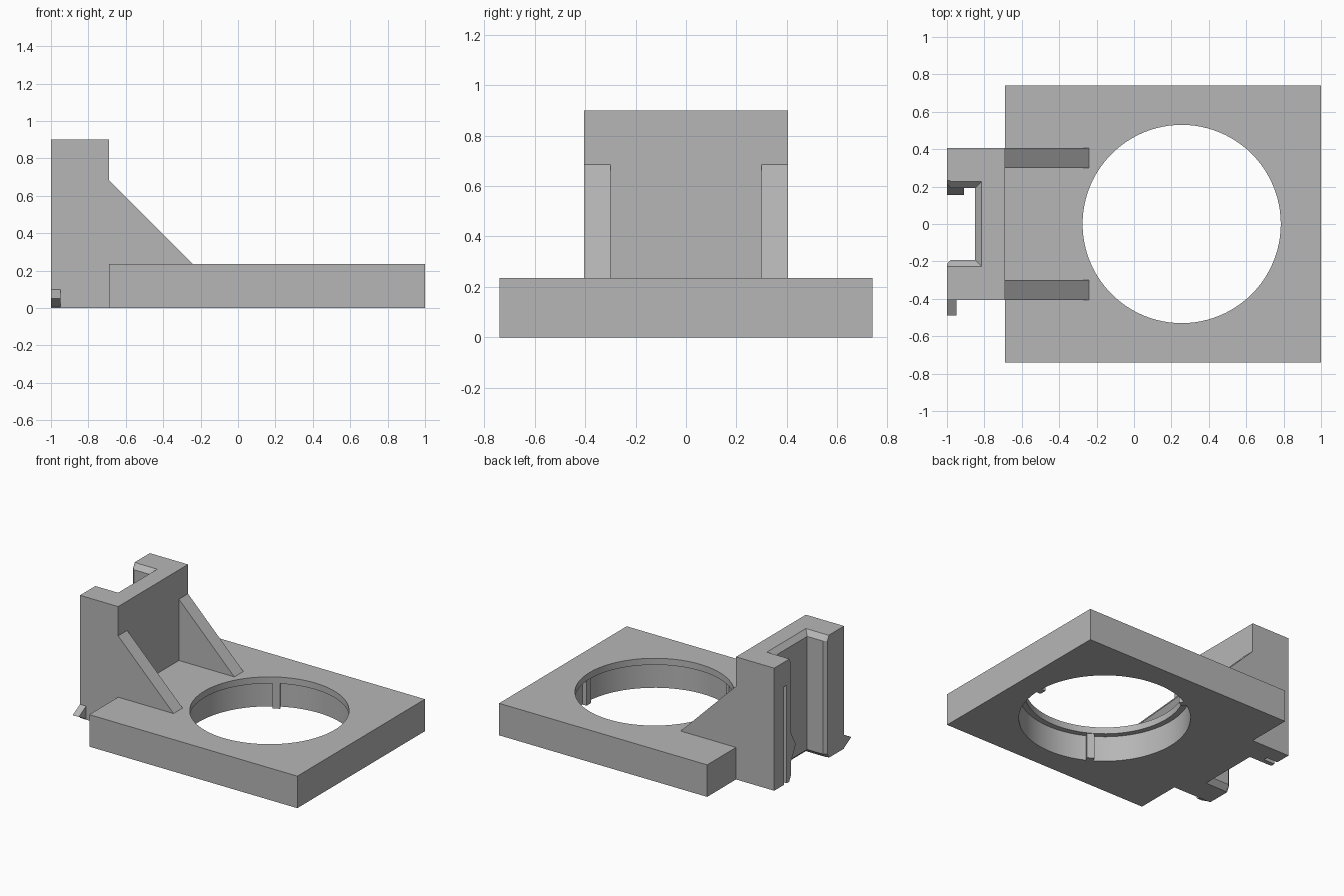
import bpy, bmesh, math
from mathutils import Matrix

if "Cube" in bpy.data.objects:
    bpy.data.objects.remove(bpy.data.objects["Cube"], do_unlink=True)

grey = bpy.data.materials.new("plain grey")
grey.use_nodes = True
colour = (0.47, 0.47, 0.47, 1)
grey.diffuse_color = colour
grey.node_tree.nodes["Principled BSDF"].inputs["Base Color"].default_value = colour


def finish(name, bm):
    bmesh.ops.recalc_face_normals(bm, faces=bm.faces)
    mesh = bpy.data.meshes.new(name)
    bm.to_mesh(mesh)
    bm.free()
    mesh.materials.append(grey)
    obj = bpy.data.objects.new(name, mesh)
    bpy.context.collection.objects.link(obj)
    return obj


def loft(name, rings):
    """Closed solid through rings with equal point counts."""
    bm = bmesh.new()
    loops = [[bm.verts.new(p) for p in ring] for ring in rings]
    n = len(loops[0])
    for a, b in zip(loops, loops[1:]):
        for i in range(n):
            j = (i + 1) % n
            bm.faces.new((a[i], a[j], b[j], b[i]))
    bm.faces.new(loops[0])
    bm.faces.new(loops[-1])
    return finish(name, bm)


def box(name, x0, x1, y0, y1, z0, z1):
    return loft(name, [[(x0, y0, z), (x1, y0, z), (x1, y1, z), (x0, y1, z)]
                       for z in (z0, z1)])


def cylinder(name, cx, radius, z0, z1, sides=96):
    turns = [2 * math.pi * i / sides for i in range(sides)]
    return loft(name, [[(cx + radius * math.cos(t), radius * math.sin(t), z)
                        for t in turns] for z in (z0, z1)])


def cut(target, cutter):
    cutter.hide_render = True
    mod = target.modifiers.new("cut", 'BOOLEAN')
    mod.operation = 'DIFFERENCE'
    mod.solver = 'EXACT'
    mod.object = cutter
    bpy.context.view_layer.objects.active = target
    bpy.ops.object.modifier_apply(modifier=mod.name)
    bpy.data.objects.remove(cutter, do_unlink=True)


# Base plate with a stepped round opening, narrow lip on top
HOLE_X, LIP_R, BORE_R = 0.255, 0.53, 0.57
PLATE_Z, LIP_Z = 0.235, 0.187
plate = box("base_plate", -0.69, 1, -0.74, 0.74, 0, PLATE_Z)
cut(plate, cylinder("bore_cutter", HOLE_X, BORE_R, -0.1, LIP_Z))
cut(plate, cylinder("lip_cutter", HOLE_X, LIP_R, 0.1, 0.4))
bpy.ops.object.select_all(action='DESELECT')
plate.select_set(True)
bpy.context.view_layer.objects.active = plate
bpy.ops.object.shade_smooth_by_angle(angle=math.radians(30))

# Three small ribs under the lip
for i in range(3):
    rib = box("bore_rib_%d" % (i + 1), 0.535, 0.58, -0.025, 0.025, 0, LIP_Z + 0.01)
    rib.data.transform(Matrix.Translation((HOLE_X, 0, 0))
                       @ Matrix.Rotation(i * math.tau / 3, 4, 'Z'))

# Upright with an open channel, chamfered at every mouth
TOP, CH = 0.9, 0.035
upright = box("upright", -1, -0.69, -0.405, 0.405, 0, TOP)


def channel_ring(z, grow):
    w, depth = 0.192 + grow, -0.85 + grow
    mouth = max(0.212, w)
    half = [(-1.1, mouth), (-1, mouth), (-0.98, w), (depth, w)]
    return [(x, y, z) for x, y in half] + [(x, -y, z) for x, y in reversed(half)]


cut(upright, loft("channel_cutter", [
    channel_ring(-0.01, CH + 0.01), channel_ring(CH, 0),
    channel_ring(TOP - CH, 0), channel_ring(TOP + 0.01, CH + 0.01)]))
# Thin slit behind the inner catch
cut(upright, box("slit_cutter", -1.1, -0.91, 0.26, 0.29, -0.1, 0.72))

# Gussets bracing the upright on both sides
for side, sign in (("left", 1), ("right", -1)):
    loft("gusset_" + side, [[(-0.69, sign * y, PLATE_Z), (-0.24, sign * y, PLATE_Z),
                             (-0.69, sign * y, 0.685)] for y in (0.3, 0.405)])


# Wedge-shaped catches
def catch(name, x1, y_root, y_tip, z0, z1):
    mid = (z0 + z1) / 2
    loft(name, [[(x, y_root, z0), (x, y_tip, mid), (x, y_root, z1)]
                for x in (-1, x1)])


catch("outer_catch", -0.95, -0.404, -0.49, 0.005, 0.1)
catch("inner_catch", -0.91, 0.215, 0.155, 0.13, 0.36)
